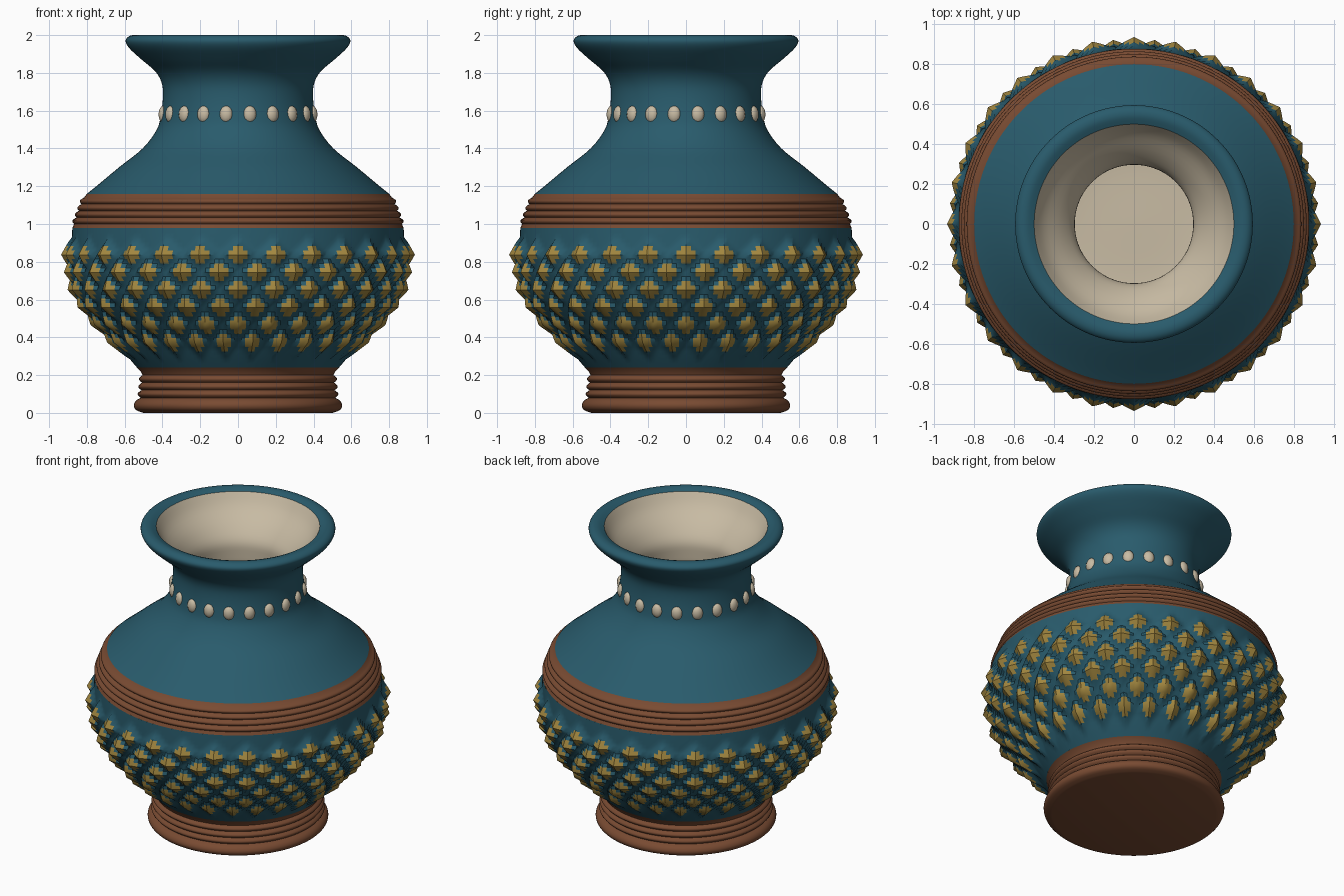
import bpy, bmesh, math
from mathutils import Matrix

if "Cube" in bpy.data.objects:
    bpy.data.objects.remove(bpy.data.objects["Cube"])

def material(name, rgb):
    m = bpy.data.materials.new(name)
    m.diffuse_color = (*rgb, 1)
    m.use_nodes = True
    m.node_tree.nodes["Principled BSDF"].inputs["Base Color"].default_value = m.diffuse_color
    return m

TEAL = material("teal_glaze", (0.022, 0.105, 0.15))
BROWN = material("brown_clay", (0.19, 0.07, 0.032))
GOLD = material("gold_glaze", (0.36, 0.24, 0.05))
CREAM = material("cream_glaze", (0.58, 0.50, 0.37))

def finish(name, bm, mats, angle=40):
    me = bpy.data.meshes.new(name)
    bm.to_mesh(me)
    bm.free()
    for m in mats:
        me.materials.append(m)
    ob = bpy.data.objects.new(name, me)
    bpy.context.collection.objects.link(ob)
    bpy.ops.object.select_all(action='DESELECT')
    ob.select_set(True)
    bpy.context.view_layer.objects.active = ob
    bpy.ops.object.shade_smooth_by_angle(angle=math.radians(angle))
    return ob

def smooth_profile(pts, n=4):
    """Catmull-Rom interpolation through (r, z) points."""
    out = []
    for i in range(len(pts) - 1):
        a, b, c, d = (pts[max(0, min(len(pts) - 1, i + k))] for k in (-1, 0, 1, 2))
        for s in range(n):
            t = s / n
            out.append(tuple(0.5 * (2 * b[k] + (c[k] - a[k]) * t
                       + (2 * a[k] - 5 * b[k] + 4 * c[k] - d[k]) * t * t
                       + (3 * b[k] - a[k] - 3 * c[k] + d[k]) * t ** 3) for k in (0, 1)))
    return out + [pts[-1]]

def lathe(name, profile, mats, seg=112, relief=None, pick=None):
    """Revolve an (r, z) profile listed so that faces point outward."""
    bm = bmesh.new()
    rings = []
    for r, z in profile:
        if r < 1e-4:
            rings.append([bm.verts.new((0, 0, z))] * seg)
            continue
        ring = []
        for i in range(seg):
            a = 2 * math.pi * i / seg
            rr = r + (relief(a, z) if relief else 0)
            ring.append(bm.verts.new((rr * math.sin(a), -rr * math.cos(a), z)))
        rings.append(ring)
    for k in range(len(rings) - 1):
        lo, hi = rings[k], rings[k + 1]
        for i in range(seg):
            j = (i + 1) % seg
            quad = list(dict.fromkeys((lo[i], lo[j], hi[j], hi[i])))
            f = bm.faces.new(quad)
            if pick:
                z = (profile[k][1] + profile[k + 1][1]) / 2
                f.material_index = pick(2 * math.pi * (i + 0.5) / seg, z)
    return finish(name, bm, mats)

def ridges(z0, r0, z1, r1, count, depth):
    """Stacked rounded rings between two profile points."""
    n = count * 6
    return [(r0 + (r1 - r0) * i / n + depth * abs(math.sin(math.pi * i / 6)),
             z0 + (z1 - z0) * i / n) for i in range(n + 1)]

# Foot: flat base, rounded lip, ridged waist
foot = [(0, 0), (0.50, 0)] + smooth_profile([(0.50, 0), (0.54, 0.015), (0.552, 0.04),
                                             (0.54, 0.065), (0.515, 0.08)], 3)[1:]
foot += ridges(0.08, 0.515, 0.20, 0.505, 3, 0.018)[1:] + [(0.515, 0.22), (0.535, 0.24)]
lathe("foot", foot, [BROWN])

# Belly: raised diamond lattice
COLS, ROWS, TOP, STEP = 28, 6, 0.93, 0.093

def diamond(a, z):
    u, v = a * COLS / (2 * math.pi), (TOP - STEP - z) / (2 * STEP)
    p, q = u + v, u - v
    if not 0 <= round(p) - round(q) < ROWS:
        return 0
    return max(0, 1 - 2 * max(abs(p - round(p)), abs(q - round(q))))

def belly_radius(z):
    for (r0, z0), (r1, z1) in zip(BELLY, BELLY[1:]):
        if z <= z1 + 1e-6:
            return r0 + (r1 - r0) * (z - z0) / (z1 - z0)

BELLY = smooth_profile([(0.535, 0.24), (0.585, 0.30), (0.64, 0.37), (0.73, 0.47), (0.82, 0.59),
                        (0.865, 0.71), (0.88, 0.81), (0.88, 0.90), (0.877, 0.98)], 6)
zs = [0.24, 0.26] + [TOP - STEP * k / 4 for k in range(28, -1, -1)] + [0.955, 0.98]
lathe("diamond_belly", [(belly_radius(z), z) for z in zs], [TEAL, GOLD], COLS * 8,
      relief=lambda a, z: 0.055 * diamond(a, z) ** 0.85,
      pick=lambda a, z: int(diamond(a, z) > 0.3))

# Ridged shoulder band
band = [(0.877, 0.98)] + ridges(1.0, 0.868, 1.14, 0.815, 4, 0.016) + [(0.80, 1.16)]
lathe("shoulder_band", band, [BROWN])

# Shoulder, neck and flared rim
neck = smooth_profile([(0.80, 1.16), (0.75, 1.20), (0.63, 1.30), (0.505, 1.40), (0.43, 1.50),
                       (0.408, 1.58), (0.397, 1.68), (0.405, 1.75), (0.44, 1.81), (0.51, 1.87),
                       (0.575, 1.93), (0.595, 1.97), (0.575, 1.995), (0.54, 2.0), (0.50, 1.985)])
lathe("neck_and_rim", neck, [TEAL])

# Hollow interior
inside = smooth_profile([(0.50, 1.985), (0.45, 1.91), (0.36, 1.82), (0.305, 1.74), (0.297, 1.66),
                         (0.31, 1.55), (0.39, 1.43), (0.53, 1.30), (0.68, 1.16), (0.76, 1.02),
                         (0.78, 0.85), (0.74, 0.62), (0.60, 0.42), (0.44, 0.25), (0.38, 0.13),
                         (0.30, 0.10), (0, 0.10)])
lathe("interior", inside, [CREAM])

# Ring of beads round the neck
bm = bmesh.new()
for i in range(20):
    a = math.radians(9 + 18 * i)
    m = (Matrix.Rotation(a, 4, 'Z') @ Matrix.Translation((0, -0.40, 1.58))
         @ Matrix.Diagonal((0.036, 0.026, 0.046, 1)))
    bmesh.ops.create_uvsphere(bm, u_segments=12, v_segments=8, radius=1, matrix=m)
finish("neck_beads", bm, [CREAM], 60)
